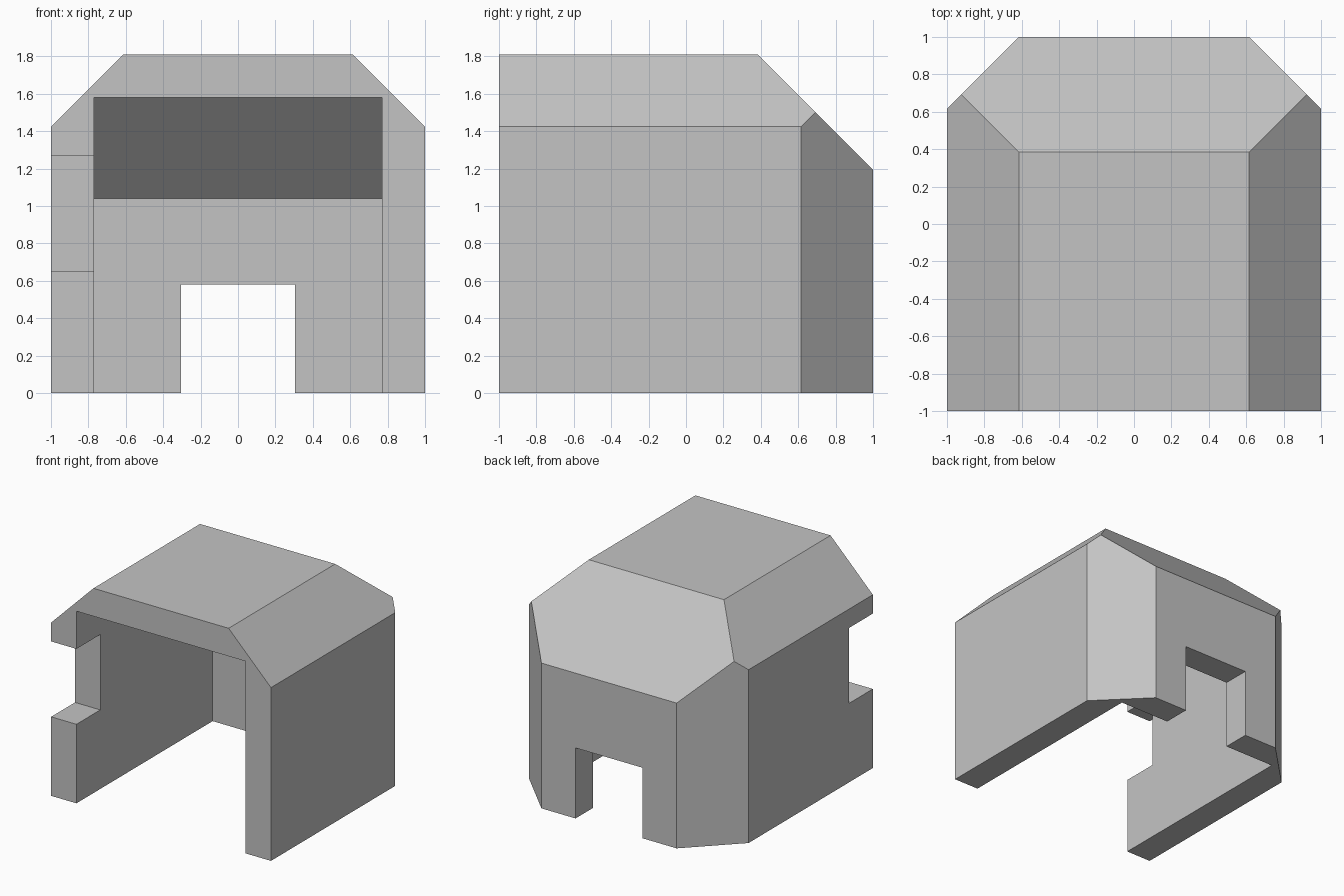
import bpy
import bmesh
from mathutils import Vector

if "Cube" in bpy.data.objects:
    bpy.data.objects.remove(bpy.data.objects["Cube"], do_unlink=True)

HEIGHT = 1.81
WALL = 0.23
CHAMFER = 0.385
BACK_CHAMFER = 0.615
INNER_CHAMFER = 0.54

grey = bpy.data.materials.new("light grey")
grey.use_nodes = True
colour = (0.552, 0.552, 0.552, 1)
grey.diffuse_color = colour
grey.node_tree.nodes["Principled BSDF"].inputs["Base Color"].default_value = colour


def box(name, low, high, chamfers=()):
    """Box between two corners, with (point, normal) planes slicing off its edges."""
    low, high = Vector(low), Vector(high)
    bm = bmesh.new()
    bmesh.ops.create_cube(bm, size=1)
    for v in bm.verts:
        v.co = (low + high) / 2 + v.co * (high - low)
    for point, normal in chamfers:
        cut = bmesh.ops.bisect_plane(
            bm, geom=bm.verts[:] + bm.edges[:] + bm.faces[:],
            plane_co=point, plane_no=normal, clear_outer=True)
        rim = [e for e in cut["geom_cut"] if isinstance(e, bmesh.types.BMEdge)]
        bmesh.ops.contextual_create(bm, geom=rim)
    bmesh.ops.recalc_face_normals(bm, faces=bm.faces[:])
    mesh = bpy.data.meshes.new(name)
    bm.to_mesh(mesh)
    bm.free()
    mesh.materials.append(grey)
    obj = bpy.data.objects.new(name, mesh)
    bpy.context.collection.objects.link(obj)
    return obj


def carve(target, cutter):
    """Subtract the cutter from the target and discard it."""
    cutter.hide_render = True
    mod = target.modifiers.new(cutter.name, "BOOLEAN")
    mod.operation = "DIFFERENCE"
    mod.solver = "EXACT"
    mod.object = cutter
    bpy.context.view_layer.objects.active = target
    bpy.ops.object.modifier_apply(modifier=mod.name)
    bpy.data.objects.remove(cutter, do_unlink=True)


# Outer block: sloped back roof, sloped roof sides and angled back corners
slices = [((0, 1 - BACK_CHAMFER, HEIGHT), (0, 1, 1))]
for side in (-1, 1):
    slices.append(((side, 0, HEIGHT - CHAMFER), (side, 0, 1)))
    slices.append(((side, 1 - CHAMFER, 0), (side, 1, 0)))
shell = box("shell", (-1, -1, 0), (1, 1, HEIGHT), slices)

# Hollow interior, open at the front and below, with a sloped rear ceiling
inner = 1 - WALL
ceiling = HEIGHT - WALL
carve(shell, box("cavity", (-inner, -1.5, -0.5), (inner, inner, ceiling),
                 [((0, inner - INNER_CHAMFER, ceiling), (0, 1, 1))]))

# Doorway through the back wall
carve(shell, box("doorway", (-0.305, 0.5, -0.5), (0.305, 1.5, 0.58)))

# Notch in the front edge of the right wall
carve(shell, box("side_notch", (-1.5, -1.5, 0.65), (-0.6, -0.69, 1.27)))
